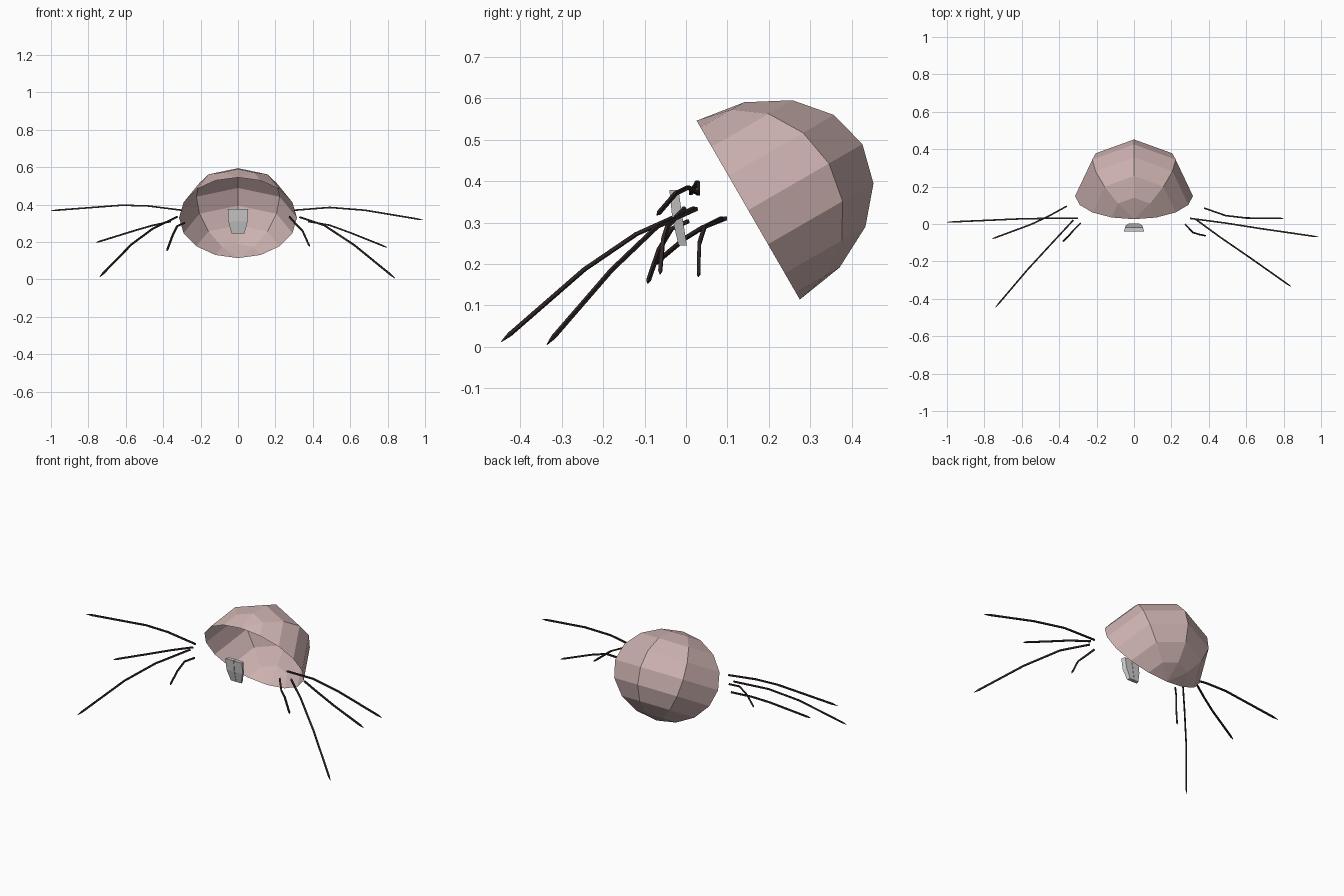
import bpy, bmesh, math
from mathutils import Matrix, Vector

if "Cube" in bpy.data.objects:
    bpy.data.objects.remove(bpy.data.objects["Cube"])


def material(name, rgb):
    m = bpy.data.materials.new(name)
    m.diffuse_color = (*rgb, 1)
    m.use_nodes = True
    m.node_tree.nodes["Principled BSDF"].inputs["Base Color"].default_value = m.diffuse_color
    return m


def add_mesh(name, bm, mat=None):
    me = bpy.data.meshes.new(name)
    bm.to_mesh(me)
    bm.free()
    ob = bpy.data.objects.new(name, me)
    bpy.context.collection.objects.link(ob)
    if mat:
        me.materials.append(mat)
    return ob


dusky = material("dusky_pink", (0.60, 0.44, 0.43))
dark = material("dark_brown", (0.035, 0.022, 0.022))

# abdomen: open half of an 8 x 8 sphere, tilted back 30 degrees
bm = bmesh.new()
bmesh.ops.create_uvsphere(bm, u_segments=8, v_segments=8, radius=1)
bmesh.ops.delete(bm, geom=[f for f in bm.faces if f.calc_center_median().y < 0],
                 context='FACES')
bmesh.ops.transform(bm, verts=bm.verts, matrix=(
    Matrix.Translation((0, 0.15, 0.33)) @ Matrix.Rotation(math.radians(30), 4, 'X')
    @ Matrix.Diagonal((0.315, 0.318, 0.249, 1))))
add_mesh("abdomen_shell", bm, dusky)

# fangs: mirrored halves, each lofted through (z, outer width, front y, back y)
levels = [(0.378, 0.055, -0.040, -0.018),
          (0.310, 0.052, -0.033, -0.008),
          (0.245, 0.034, -0.018, 0.002)]
for side, name in ((1, "fang_right"), (-1, "fang_left")):
    bm = bmesh.new()
    rings = []
    for z, w, front, back in levels:
        rings.append([bm.verts.new((side * x, y, z)) for x, y in
                      ((0.001, front), (w, front), (w * 0.85, back), (0.001, back))])
    for a, b in zip(rings, rings[1:]):
        for i in range(4):
            j = (i + 1) % 4
            bm.faces.new((a[i], a[j], b[j], b[i]))
    bm.faces.new(rings[0])
    bm.faces.new(rings[-1][::-1])
    bmesh.ops.recalc_face_normals(bm, faces=bm.faces)
    add_mesh(name, bm)

# legs: thin four-sided tubes along bent paths, pointed at the tip
legs = {
    "right_leg_1": [(0.30, 0.03, 0.37), (0.49, 0.005, 0.385), (0.68, -0.025, 0.37), (0.99, -0.07, 0.318)],
    "right_leg_2": [(0.33, 0.025, 0.333), (0.46, -0.07, 0.29), (0.62, -0.18, 0.185), (0.84, -0.335, 0.006)],
    "right_leg_3": [(0.375, 0.085, 0.31), (0.49, 0.045, 0.29), (0.60, 0.032, 0.25), (0.80, 0.03, 0.17)],
    "right_leg_4": [(0.275, -0.003, 0.335), (0.315, -0.045, 0.29), (0.345, -0.055, 0.26), (0.383, -0.063, 0.175)],
    "left_leg_1": [(-0.30, 0.03, 0.37), (-0.48, 0.03, 0.393), (-0.62, 0.027, 0.397), (-1.0, 0.01, 0.368)],
    "left_leg_2": [(-0.325, 0.02, 0.335), (-0.455, -0.12, 0.272), (-0.57, -0.245, 0.187), (-0.74, -0.445, 0.013)],
    "left_leg_3": [(-0.36, 0.095, 0.31), (-0.46, 0.04, 0.288), (-0.55, -0.002, 0.262), (-0.76, -0.08, 0.197)],
    "left_leg_4": [(-0.285, 0.005, 0.303), (-0.325, -0.035, 0.285), (-0.35, -0.065, 0.235), (-0.38, -0.093, 0.153)],
}
RADIUS = 0.006
for name, path in legs.items():
    pts = [Vector(p) for p in path]
    tip = pts[-1].lerp(pts[-2], 0.1)
    pts.insert(-1, tip)
    bm = bmesh.new()
    rings = []
    for i, p in enumerate(pts):
        d = (pts[min(i + 1, len(pts) - 1)] - pts[max(i - 1, 0)]).normalized()
        u = d.cross(Vector((0, 0, 1))).normalized()
        v = u.cross(d)
        r = RADIUS * (0.2 if i == len(pts) - 1 else 1)
        rings.append([bm.verts.new(p + r * (math.cos(a) * u + math.sin(a) * v))
                      for a in (math.pi * (0.25 + 0.5 * k) for k in range(4))])
    for a, b in zip(rings, rings[1:]):
        for i in range(4):
            j = (i + 1) % 4
            bm.faces.new((a[i], a[j], b[j], b[i]))
    bm.faces.new(rings[0])
    bm.faces.new(rings[-1])
    bmesh.ops.recalc_face_normals(bm, faces=bm.faces)
    add_mesh(name, bm, dark)
